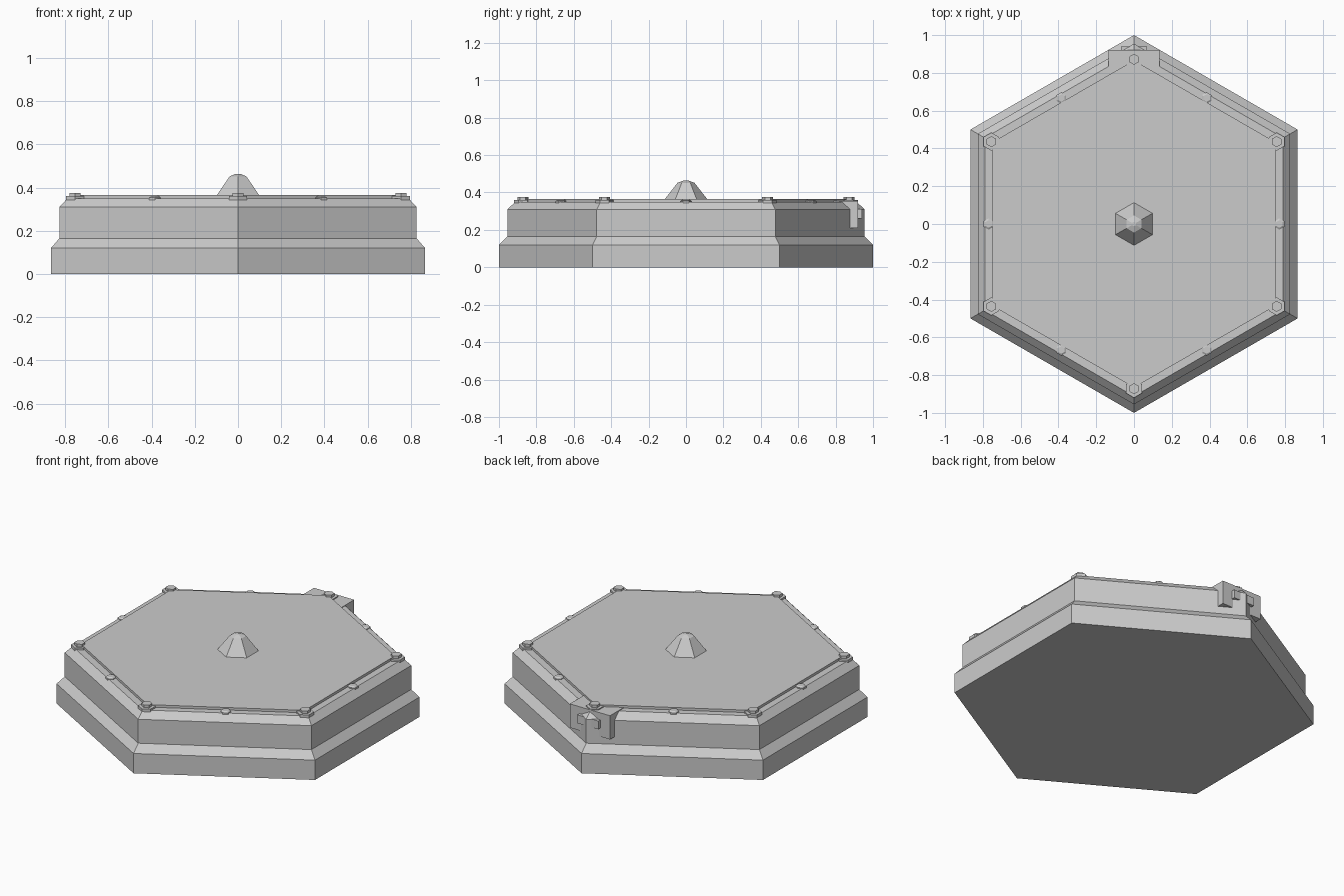
import bpy, bmesh, math

if "Cube" in bpy.data.objects:
    bpy.data.objects.remove(bpy.data.objects["Cube"])

grey = bpy.data.materials.new("light_grey")
grey.diffuse_color = (0.6, 0.6, 0.6, 1)
grey.use_nodes = True
grey.node_tree.nodes["Principled BSDF"].inputs["Base Color"].default_value = grey.diffuse_color


def finish(name, bm):
    bmesh.ops.recalc_face_normals(bm, faces=bm.faces)
    mesh = bpy.data.meshes.new(name)
    bm.to_mesh(mesh)
    bm.free()
    mesh.materials.append(grey)
    ob = bpy.data.objects.new(name, mesh)
    bpy.context.collection.objects.link(ob)
    return ob


def hex_stack(name, profile, x=0, y=0):
    """Six-sided solid with corners on +-y, from (radius, z) rings."""
    bm = bmesh.new()
    rings = []
    for r, z in profile:
        rings.append([bm.verts.new((x + r * math.sin(i * math.pi / 3),
                                    y + r * math.cos(i * math.pi / 3), z))
                      for i in range(6)])
    for a, b in zip(rings, rings[1:]):
        for i in range(6):
            j = (i + 1) % 6
            bm.faces.new((a[i], a[j], b[j], b[i]))
    bm.faces.new(rings[0])
    bm.faces.new(rings[-1])
    return finish(name, bm)


def box(name, lo, hi):
    bm = bmesh.new()
    bmesh.ops.create_cube(bm, size=1)
    for v in bm.verts:
        v.co = [lo[k] if v.co[k] < 0 else hi[k] for k in range(3)]
    return finish(name, bm)


# Stepped body, lid panel and centre knob
hex_stack("body", [(1, 0), (1, 0.12), (0.955, 0.165), (0.955, 0.31), (0.912, 0.35)])
hex_stack("lid_panel", [(0.866, 0.345), (0.866, 0.365)])
hex_stack("centre_knob", [(0.117, 0.36), (0.045, 0.452), (0.012, 0.464)])

for i in range(6):
    # Washer and bolt head on each corner
    a = i * math.pi / 3
    x, y = 0.872 * math.sin(a), 0.872 * math.cos(a)
    hex_stack("corner_washer", [(0.048, 0.335), (0.048, 0.36)], x, y)
    hex_stack("corner_bolt", [(0.029, 0.355), (0.029, 0.376)], x, y)
    # Small stud in the middle of each side
    a += math.pi / 6
    x, y = 0.77 * math.sin(a), 0.77 * math.cos(a)
    hex_stack("edge_stud", [(0.03, 0.343), (0.03, 0.354), (0.02, 0.36)], x, y)

# Connector housing on the back corner, with its socket
box("connector_housing", (-0.135, 0.78, 0.21), (0.135, 0.92, 0.354))
box("connector_socket", (-0.07, 0.90, 0.262), (0.07, 0.94, 0.312))
